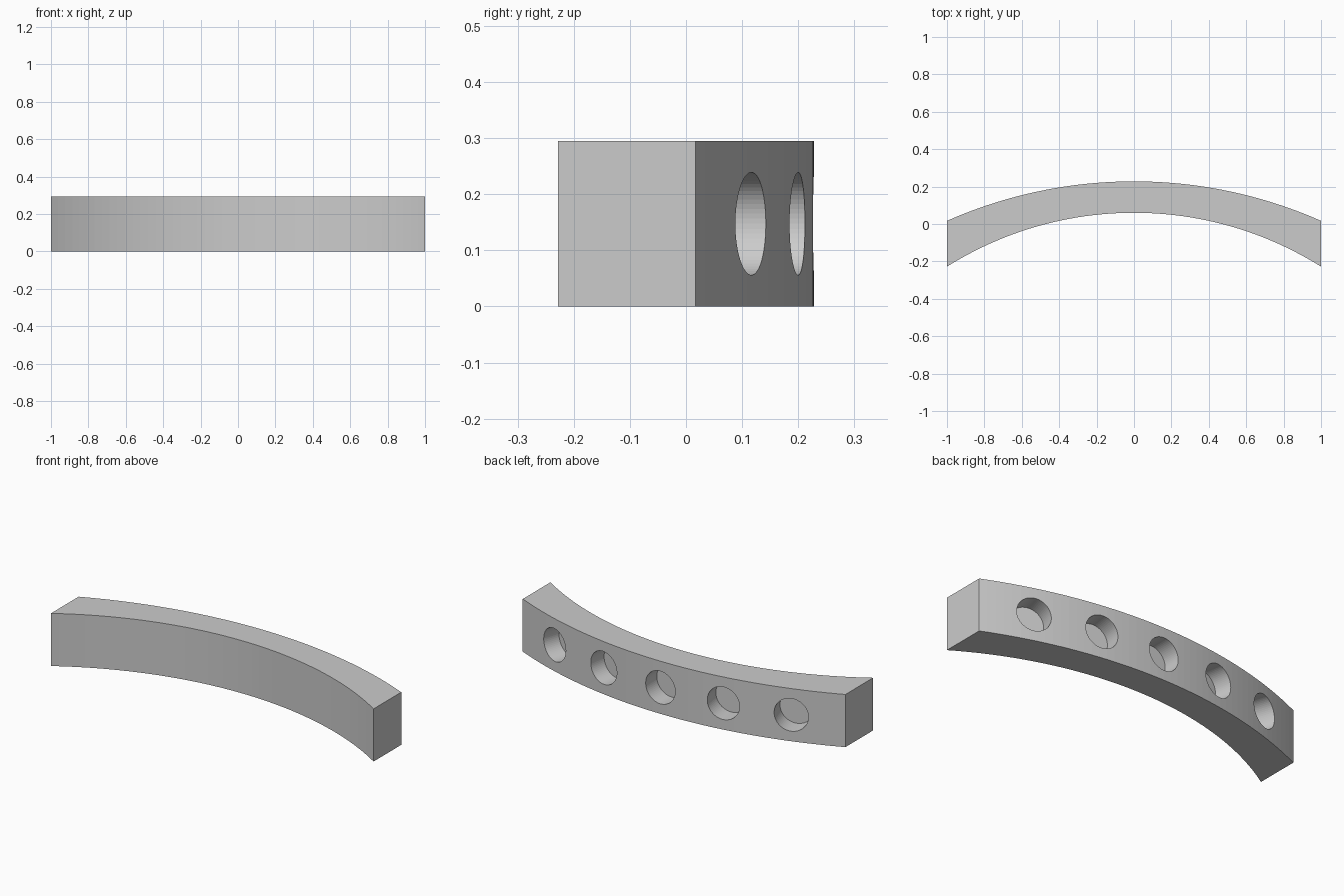
import bpy
import bmesh
import math
from mathutils import Matrix, Vector

HEIGHT = 0.295
BACK_R, BACK_APEX = 2.475, 0.228     # convex rear arc
FRONT_R, FRONT_APEX = 1.88, 0.06     # concave front arc
HOLE_R, HOLE_DEPTH = 0.0915, 0.1
HOLE_STEP = math.radians(8.62)
SEGMENTS = 48

if "Cube" in bpy.data.objects:
    bpy.data.objects.remove(bpy.data.objects["Cube"])

grey = bpy.data.materials.new("plain grey")
grey.use_nodes = True
colour = (0.6, 0.6, 0.6, 1)
grey.diffuse_color = colour
grey.node_tree.nodes["Principled BSDF"].inputs["Base Color"].default_value = colour


def arc(radius, apex):
    """Points from x = -1 to x = 1 along an arc that peaks at the apex."""
    half = math.asin(1 / radius)
    angles = [half * (2 * i / SEGMENTS - 1) for i in range(SEGMENTS + 1)]
    return [(radius * math.sin(a), apex - radius * (1 - math.cos(a)), 0) for a in angles]


def finish(bm, name):
    bmesh.ops.recalc_face_normals(bm, faces=bm.faces)
    mesh = bpy.data.meshes.new(name)
    bm.to_mesh(mesh)
    bm.free()
    mesh.materials.append(grey)
    obj = bpy.data.objects.new(name, mesh)
    bpy.context.collection.objects.link(obj)
    return obj


# Curved bar: plan profile extruded upward
bm = bmesh.new()
outline = arc(FRONT_R, FRONT_APEX) + arc(BACK_R, BACK_APEX)[::-1]
profile = bm.faces.new([bm.verts.new(p) for p in outline])
top = bmesh.ops.extrude_face_region(bm, geom=[profile])["geom"]
bmesh.ops.translate(bm, vec=(0, 0, HEIGHT),
                    verts=[v for v in top if isinstance(v, bmesh.types.BMVert)])
bar = finish(bm, "curved_bar")

# Blind round holes, square to the rear arc
bm = bmesh.new()
centre = Vector((0, BACK_APEX - BACK_R, HEIGHT / 2))
for i in range(-2, 3):
    place = (Matrix.Translation(centre) @ Matrix.Rotation(i * HOLE_STEP, 4, 'Z')
             @ Matrix.Translation((0, BACK_R, 0)) @ Matrix.Rotation(math.pi / 2, 4, 'X'))
    bmesh.ops.create_cone(bm, cap_ends=True, segments=64, radius1=HOLE_R, radius2=HOLE_R,
                          depth=HOLE_DEPTH * 2, matrix=place)
cutter = finish(bm, "hole_cutter")
cutter.hide_render = True
cutter.hide_set(True)

drill = bar.modifiers.new("Holes", 'BOOLEAN')
drill.operation = 'DIFFERENCE'
drill.solver = 'EXACT'
drill.object = cutter
